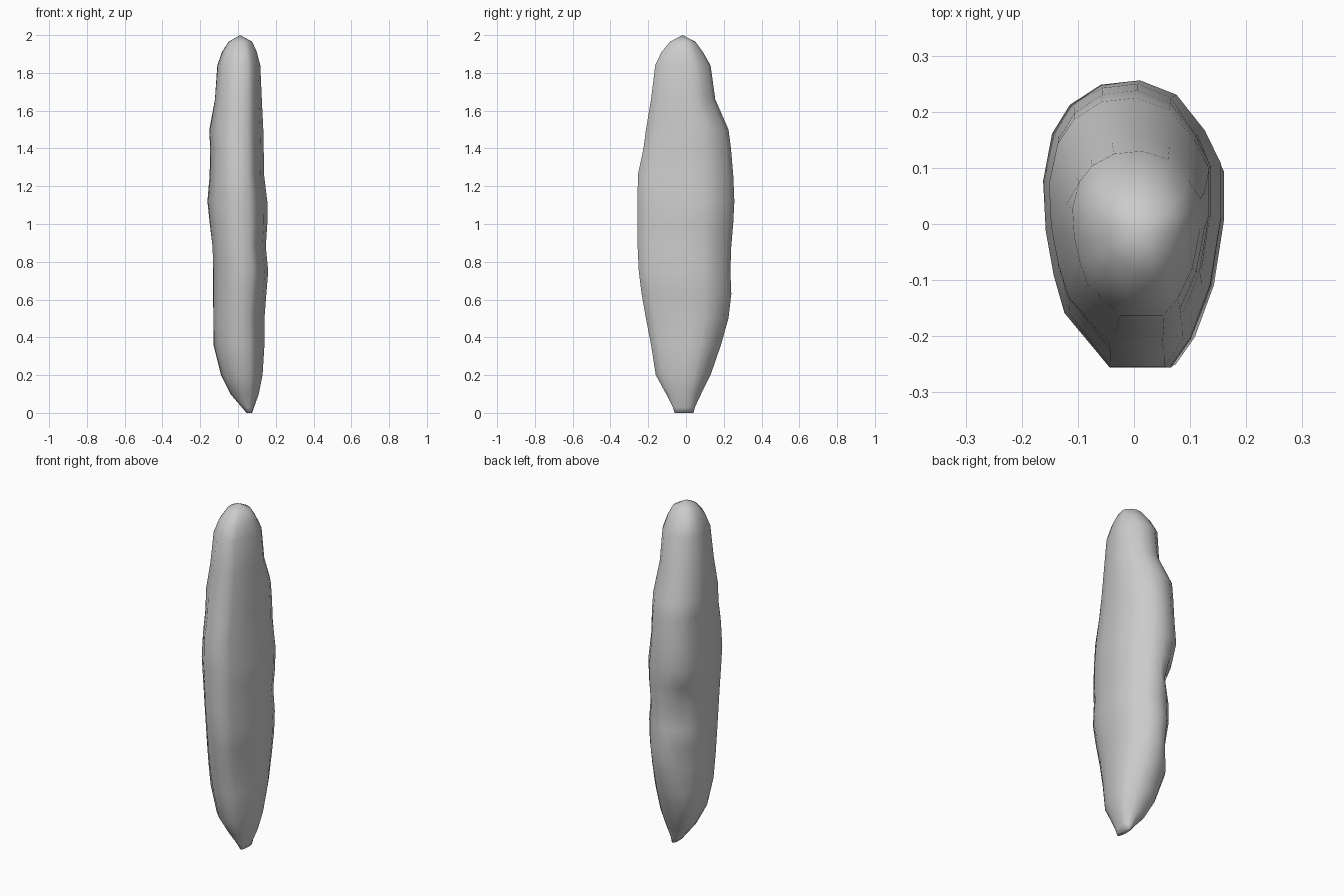
import bpy, bmesh, math

# Levels up the stone: z, x min, x max, y min, y max
LEVELS = [
    (0.00, 0.045, 0.075, -0.06, 0.04), (0.03, 0.02, 0.085, -0.07, 0.047),
    (0.10, -0.04, 0.11, -0.105, 0.08), (0.20, -0.09, 0.13, -0.16, 0.13),
    (0.36, -0.13, 0.14, -0.185, 0.185), (0.50, -0.135, 0.14, -0.212, 0.225),
    (0.63, -0.135, 0.15, -0.235, 0.24), (0.75, -0.135, 0.16, -0.25, 0.235),
    (0.88, -0.14, 0.147, -0.256, 0.24), (1.00, -0.152, 0.155, -0.256, 0.25),
    (1.12, -0.162, 0.155, -0.256, 0.256), (1.26, -0.15, 0.138, -0.255, 0.25),
    (1.40, -0.148, 0.136, -0.225, 0.238), (1.50, -0.152, 0.134, -0.212, 0.225),
    (1.66, -0.125, 0.126, -0.185, 0.155), (1.84, -0.11, 0.118, -0.163, 0.13),
    (1.91, -0.085, 0.10, -0.13, 0.09), (1.965, -0.05, 0.075, -0.085, 0.05),
]
# Egg-shaped cross-section, narrow at the front, in -1..1 units
SECTION = [
    (0.09, 1), (0.5, 0.9), (0.82, 0.65), (1, 0.42), (1, 0.05), (0.88, -0.42),
    (0.65, -0.8), (0.42, -1), (-0.25, -1), (-0.76, -0.62), (-0.88, -0.36),
    (-0.97, -0.05), (-1, 0.3), (-0.9, 0.63), (-0.7, 0.83), (-0.35, 0.97),
]
# Hollows along the back-left corner: height, depth, spread
HOLLOWS = [(0.88, 0.06, 0.1), (0.55, 0.045, 0.08), (1.66, 0.015, 0.12)]


def hollow(u, v, z):
    """Inward push near the back-left corner at this height."""
    facing = max(0, (v - u) / math.hypot(u, v) * math.sqrt(0.5)) ** 10
    return facing * sum(d * math.exp(-((z - h) / s) ** 2) for h, d, s in HOLLOWS)


bm = bmesh.new()
rings = []
for z, x0, x1, y0, y1 in LEVELS:
    ring = []
    for u, v in SECTION:
        x = (x0 + x1) / 2 + u * (x1 - x0) / 2
        y = (y0 + y1) / 2 + v * (y1 - y0) / 2
        push = hollow(u, v, z) * math.sqrt(0.5)
        ring.append(bm.verts.new((x + push, y - push, z)))
    rings.append(ring)

# Sides, flat foot and pointed crown
n = len(SECTION)
for low, high in zip(rings, rings[1:]):
    for i in range(n):
        j = (i + 1) % n
        bm.faces.new((low[i], low[j], high[j], high[i]))
bm.faces.new(rings[0])
tip = bm.verts.new((0.012, -0.018, 2.0))
for i in range(n):
    bm.faces.new((rings[-1][i], rings[-1][(i + 1) % n], tip))
bmesh.ops.recalc_face_normals(bm, faces=bm.faces)

mesh = bpy.data.meshes.new("standing_stone")
bm.to_mesh(mesh)
bm.free()
stone = bpy.data.objects.new("standing_stone", mesh)
bpy.context.collection.objects.link(stone)
for p in mesh.polygons:
    p.use_smooth = True
